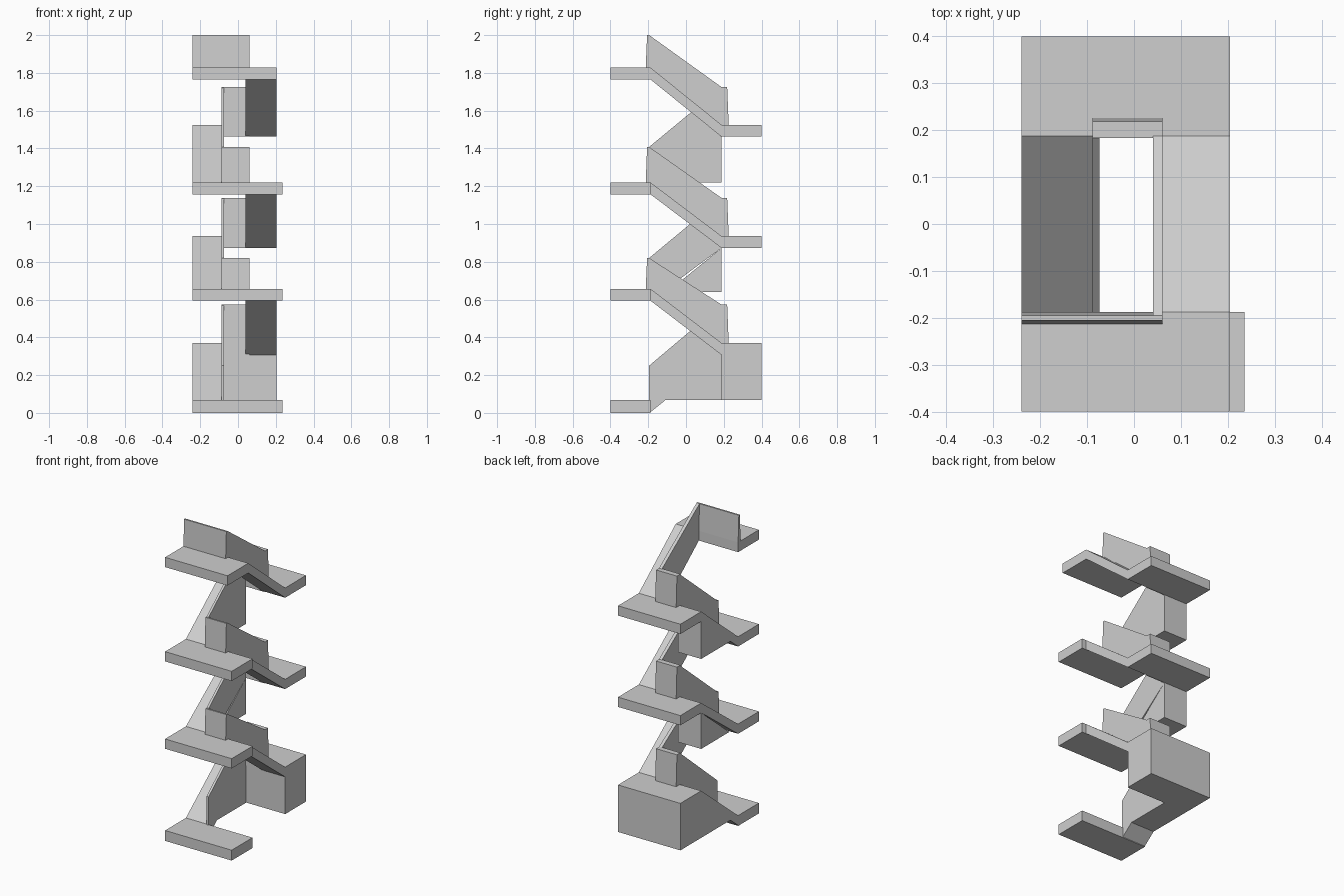
import bpy
import bmesh

cube = bpy.data.objects.get("Cube")
if cube:
    bpy.data.objects.remove(cube, do_unlink=True)

concrete = bpy.data.materials.new("concrete_grey")
concrete.use_nodes = True
GREY = (0.62, 0.62, 0.62, 1)
concrete.diffuse_color = GREY
concrete.node_tree.nodes["Principled BSDF"].inputs["Base Color"].default_value = GREY


def prism(name, profile, x0, x1):
    """Extrude a closed (y, z) profile from x0 to x1."""
    bm = bmesh.new()
    face = bm.faces.new([bm.verts.new((x0, y, z)) for y, z in profile])
    ext = bmesh.ops.extrude_face_region(bm, geom=[face])
    verts = [v for v in ext["geom"] if isinstance(v, bmesh.types.BMVert)]
    bmesh.ops.translate(bm, verts=verts, vec=(x1 - x0, 0, 0))
    bmesh.ops.recalc_face_normals(bm, faces=bm.faces)
    mesh = bpy.data.meshes.new(name)
    bm.to_mesh(mesh)
    bm.free()
    mesh.materials.append(concrete)
    obj = bpy.data.objects.new(name, mesh)
    bpy.context.collection.objects.link(obj)
    return obj


def rect(y0, y1, z0, z1):
    return [(y0, z0), (y1, z0), (y1, z1), (y0, z1)]


X0, X1 = -0.24, 0.205        # outer sides of the stair
L_IN, R_IN = -0.073, 0.04    # edges of the open well
EDGE, END = 0.188, 0.4       # inner and outer edge of the landings
T = 0.063                    # slab thickness

front_tops = [0.067, 0.657, 1.22, 1.828]
back_tops = [0.37, 0.936, 1.525]
front_rails = [0.25, 0.82, 1.408, 2.0]
back_rails = [0.573, 1.138, 1.725]

# Front landings, the top one slightly narrower
for i, z in enumerate(front_tops):
    last = i == len(front_tops) - 1
    bottom = 0 if i == 0 else z - T
    prism(f"front_landing_{i}", rect(-END, -EDGE, bottom, z), X0, X1 if last else 0.235)
    if i:
        # Parapet across the landing edge, leaning on its outer face
        rail = front_rails[i]
        prism(f"front_parapet_{i}",
              [(-0.213, z), (-EDGE, z), (-0.195, rail), (-0.206, rail)],
              X0 if last else -0.088, 0.061)

for i, z in enumerate(back_tops):
    lo, hi = front_tops[i], front_tops[i + 1]
    rail = back_rails[i]

    # Back landing, the lowest a solid block
    prism(f"back_landing_{i}", rect(EDGE, END, lo if i == 0 else z - T, z), X0, X1)
    prism(f"back_parapet_{i}",
          [(0.183, z - T), (0.226, z), (0.218, rail), (0.183, rail)], -0.088, 0.061)

    # Lower flight rising to the back, with its inner parapet
    prism(f"lower_flight_{i}",
          [(-EDGE, lo - T), (EDGE, z - T), (EDGE, z), (-EDGE, lo)], X0, L_IN)
    prism(f"lower_flight_parapet_{i}",
          [(-0.195, lo), (-EDGE, lo), (EDGE, z), (EDGE, rail), (-0.195, front_rails[i])],
          -0.088, L_IN)

    # Solid wedge beneath the lower flight, with a thin gap on the middle one
    gap, base = (0.02, 0.64) if i == 1 else (0, lo)
    slope = (z - lo) / (2 * EDGE)
    start = -EDGE + (base - lo + T + gap) / slope
    prism(f"flight_wedge_{i}", [(start, base), (EDGE, base), (EDGE, z - T)], X0, L_IN)

    # Upper flight rising to the front, with its inner parapet
    prism(f"upper_flight_{i}",
          [(-EDGE, hi - T), (EDGE, z - T), (EDGE, z), (-EDGE, hi)], R_IN, X1)
    prism(f"upper_flight_parapet_{i}",
          [(-EDGE, hi), (EDGE, z), (EDGE, rail), (-0.195, front_rails[i + 1])],
          R_IN, 0.061)
